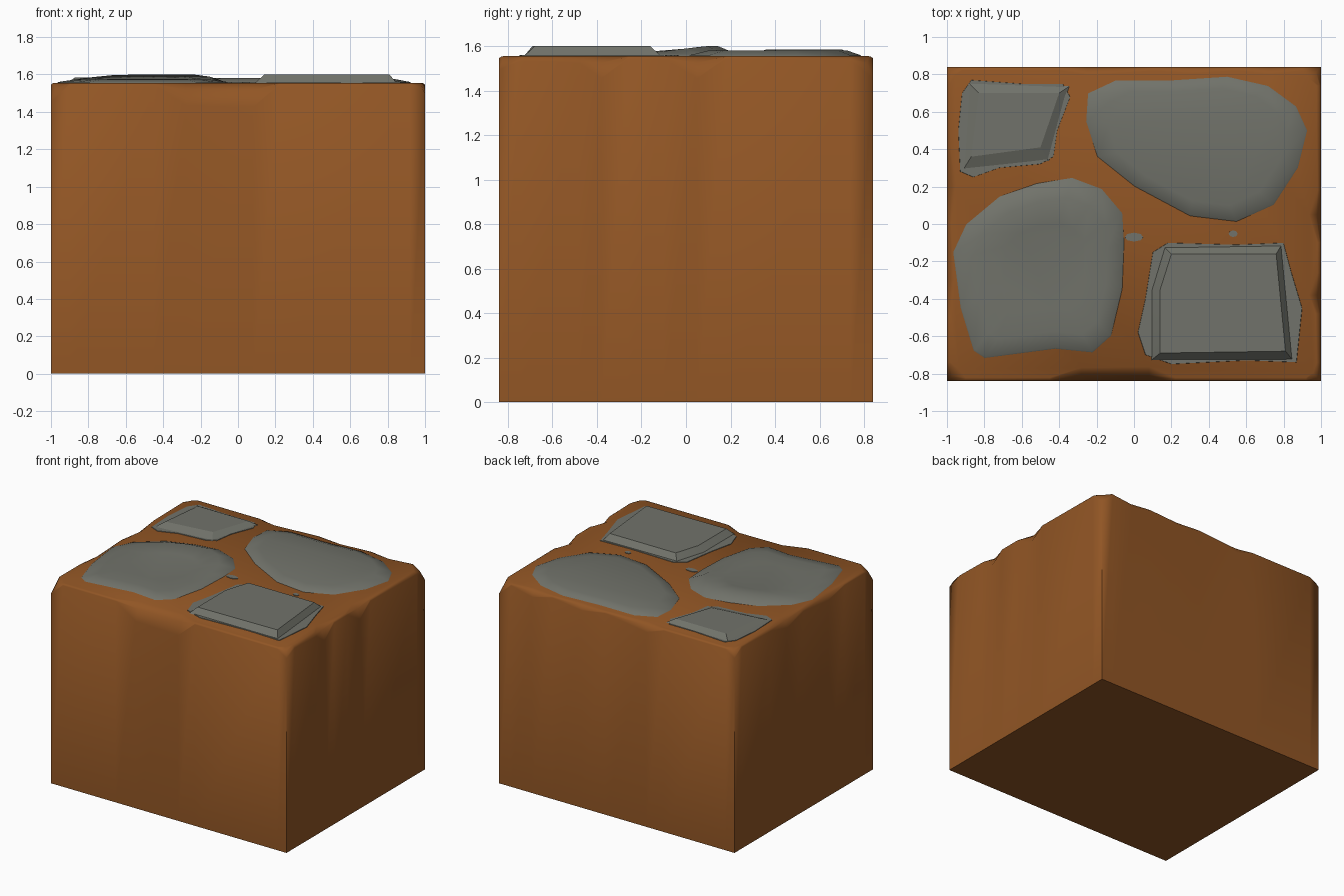
import bpy, bmesh, math
from mathutils import Vector

if "Cube" in bpy.data.objects:
    bpy.data.objects.remove(bpy.data.objects["Cube"])

HX, HY, TOP = 1.0, 0.84, 1.555


def material(name, col):
    m = bpy.data.materials.new(name)
    m.diffuse_color = (*col, 1)
    m.use_nodes = True
    m.node_tree.nodes["Principled BSDF"].inputs["Base Color"].default_value = m.diffuse_color
    return m


dirt = material("brown dirt", (0.285, 0.092, 0.018))
rock = material("grey stone", (0.165, 0.17, 0.145))


def loft(name, rings, mat, angle=30):
    """Skin a stack of equal-length rings and cap both ends."""
    bm = bmesh.new()
    vs = [[bm.verts.new(p) for p in r] for r in rings]
    n = len(vs[0])
    for a, b in zip(vs, vs[1:]):
        for i in range(n):
            j = (i + 1) % n
            bm.faces.new((a[i], a[j], b[j], b[i]))
    bm.faces.new(vs[0])
    bm.faces.new(vs[-1])
    bmesh.ops.recalc_face_normals(bm, faces=bm.faces[:])
    me = bpy.data.meshes.new(name)
    bm.to_mesh(me)
    bm.free()
    ob = bpy.data.objects.new(name, me)
    bpy.context.collection.objects.link(ob)
    me.materials.append(mat)
    bpy.ops.object.select_all(action='DESELECT')
    ob.select_set(True)
    bpy.context.view_layer.objects.active = ob
    bpy.ops.object.shade_smooth_by_angle(angle=math.radians(angle))
    return ob


# Dirt block: straight walls, with a worn, uneven top edge (position, drop)
front = [(-1, .10), (-.9, .01), (-.45, .01), (-.28, .12), (.08, .13), (.22, .01), (.92, .01)]
right = [(-.84, .06), (-.74, .02), (-.48, .03), (-.38, .10), (-.26, .01), (-.1, .01), (.05, .10), (.18, .01), (.74, .02)]
back = [(1, .10), (.9, .01), (.72, .05), (.55, .01), (.3, .04), (.1, .01), (-.25, .06), (-.4, .01), (-.92, .01)]
left = [(.84, .06), (.75, .01), (.4, .02), (.2, .07), (.0, .02), (-.3, .05), (-.5, .01), (-.74, .01)]
edge = ([(x, -HY, d) for x, d in front] + [(HX, y, d) for y, d in right]
        + [(x, HY, d) for x, d in back] + [(-HX, y, d) for y, d in left])


def inset(x, y, d, k):
    s = k * (0.012 + 0.4 * d)
    return max(-HX + s, min(HX - s, x)), max(-HY + s, min(HY - s, y))


loft("dirt_block", [
    [(x, y, 0) for x, y, d in edge],
    [(x, y, TOP - d) for x, y, d in edge],
    [(*inset(x, y, d, .5), TOP - d * .3) for x, y, d in edge],
    [(*inset(x, y, d, 1.2), TOP) for x, y, d in edge]], dirt, 50)


def ring(pts, s, z):
    """Outline scaled about its middle; z is a height or a function of x, y."""
    c = sum((Vector(p) for p in pts), Vector((0, 0))) / len(pts)
    out = []
    for p in pts:
        q = c + (Vector(p) - c) * s
        out.append((q.x, q.y, z(q.x, q.y) if callable(z) else z))
    return out


def plate(name, pts):
    loft(name, [ring(pts, 1, TOP - .003), ring(pts, .995, TOP + .004)], rock)


def block(name, outer, inner, z):
    loft(name, [ring(outer, 1, TOP - .003), ring(inner, 1, z)], rock, 20)


# Large rounded stone, back right
stone_b = [(-.25, .7), (-.1, .77), (.2, .77), (.5, .79), (.72, .74), (.87, .63), (.93, .5), (.88, .3),
           (.75, .1), (.55, .01), (.3, .04), (0, .2), (-.2, .36), (-.26, .55)]
loft("round_stone_back", [ring(stone_b, 1, TOP - .003), ring(stone_b, .98, TOP + .005),
                          ring(stone_b, .8, 1.58)], rock, 40)

# Large rounded stone, front left, with a raised back ridge
stone_c = [(-.97, -.15), (-.9, 0), (-.72, .15), (-.52, .22), (-.33, .25), (-.17, .19), (-.06, .06), (-.05, -.1),
           (-.06, -.35), (-.12, -.6), (-.22, -.69), (-.42, -.67), (-.8, -.72), (-.86, -.68), (-.93, -.45)]


def ridge(x, y):
    return 1.573 + .027 * max(0, min(1, (y + .13) / .22))


loft("round_stone_front", [ring(stone_c, 1, TOP - .003), ring(stone_c, .98, TOP + .005),
                           ring(stone_c, .78, ridge), ring(stone_c, .5, 1.575)], rock, 40)

# Small chiselled stone, back left
plate("small_stone_base", [(-.93, .28), (-.94, .5), (-.92, .7), (-.87, .77), (-.6, .75), (-.38, .75), (-.34, .68),
                           (-.41, .5), (-.43, .36), (-.5, .32), (-.72, .3), (-.86, .25)])
block("small_stone", [(-.92, .28), (-.89, .76), (-.34, .74), (-.45, .33)],
      [(-.87, .36), (-.83, .70), (-.40, .70), (-.50, .41)], 1.585)

# Square chiselled stone, front right
plate("square_stone_base", [(.02, -.58), (.06, -.4), (.1, -.15), (.18, -.1), (.55, -.11), (.8, -.1), (.84, -.25),
                            (.9, -.45), (.87, -.74), (.6, -.73), (.2, -.75), (.06, -.7)])
block("square_stone", [(.09, -.73), (.09, -.35), (.16, -.12), (.79, -.11), (.85, -.73)],
      [(.14, -.69), (.14, -.35), (.2, -.16), (.76, -.16), (.81, -.68)], 1.6)

# Pebble flecks
for i, (x, y, rx, ry) in enumerate([(0, -.07, .05, .024), (.53, -.052, .024, .018)]):
    plate(f"pebble_{i}", [(x + rx * math.cos(t * math.tau / 8), y + ry * math.sin(t * math.tau / 8))
                          for t in range(8)])
